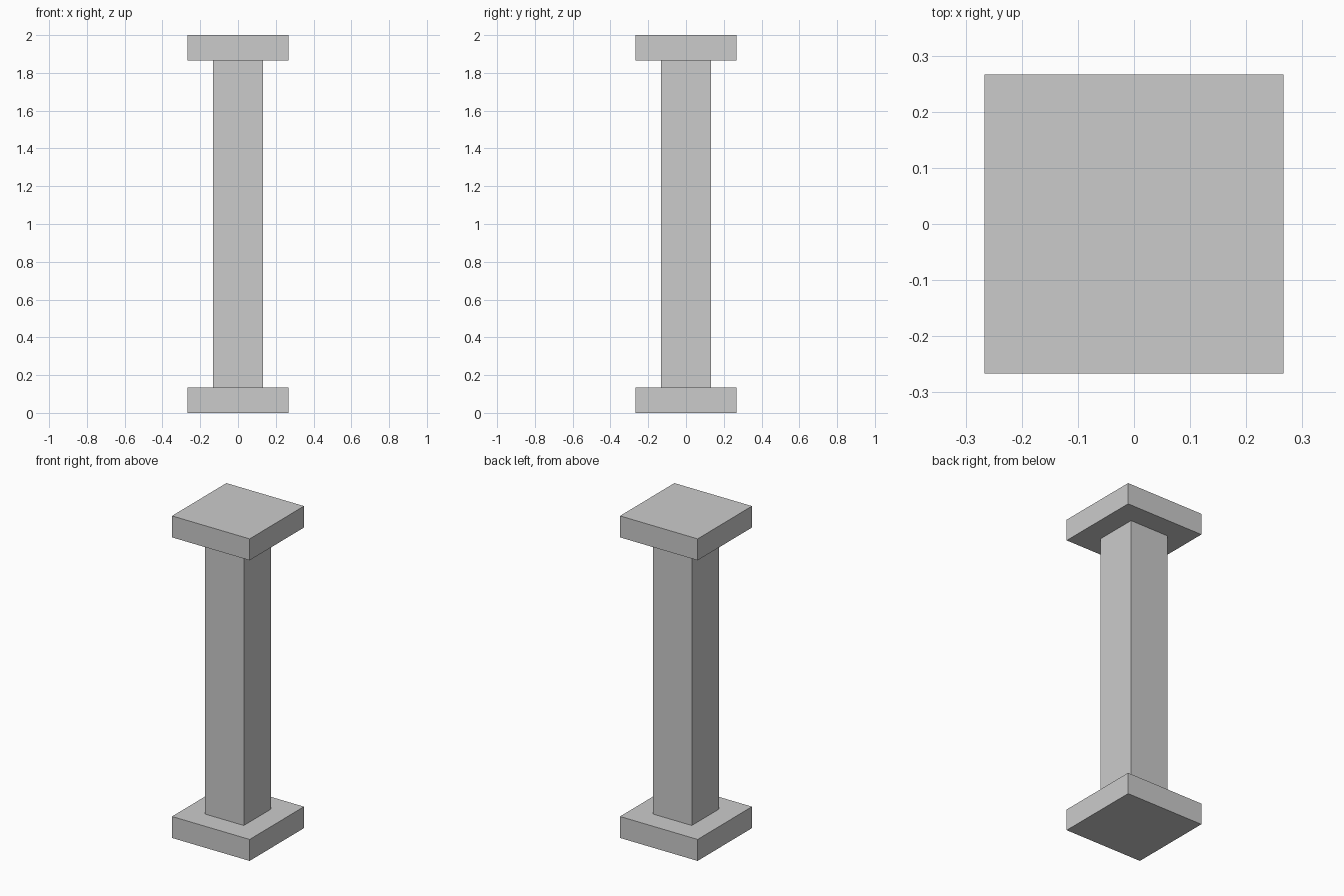
import bpy

if "Cube" in bpy.data.objects:
    bpy.data.objects.remove(bpy.data.objects["Cube"])

HEIGHT = 2.0
PLATE_W = 0.5333
PLATE_H = 0.1333
SHAFT_W = 0.2667


def box(name, width, z0, z1):
    """Square box centred on the z axis, spanning z0 to z1."""
    bpy.ops.mesh.primitive_cube_add(size=1, location=(0, 0, (z0 + z1) / 2))
    obj = bpy.context.object
    obj.name = name
    obj.scale = (width, width, z1 - z0)
    bpy.ops.object.transform_apply(location=False, rotation=False, scale=True)
    return obj


# Square base, shaft and capital of the pillar
box("base_plate", PLATE_W, 0, PLATE_H)
box("shaft", SHAFT_W, PLATE_H, HEIGHT - PLATE_H)
box("top_plate", PLATE_W, HEIGHT - PLATE_H, HEIGHT)
